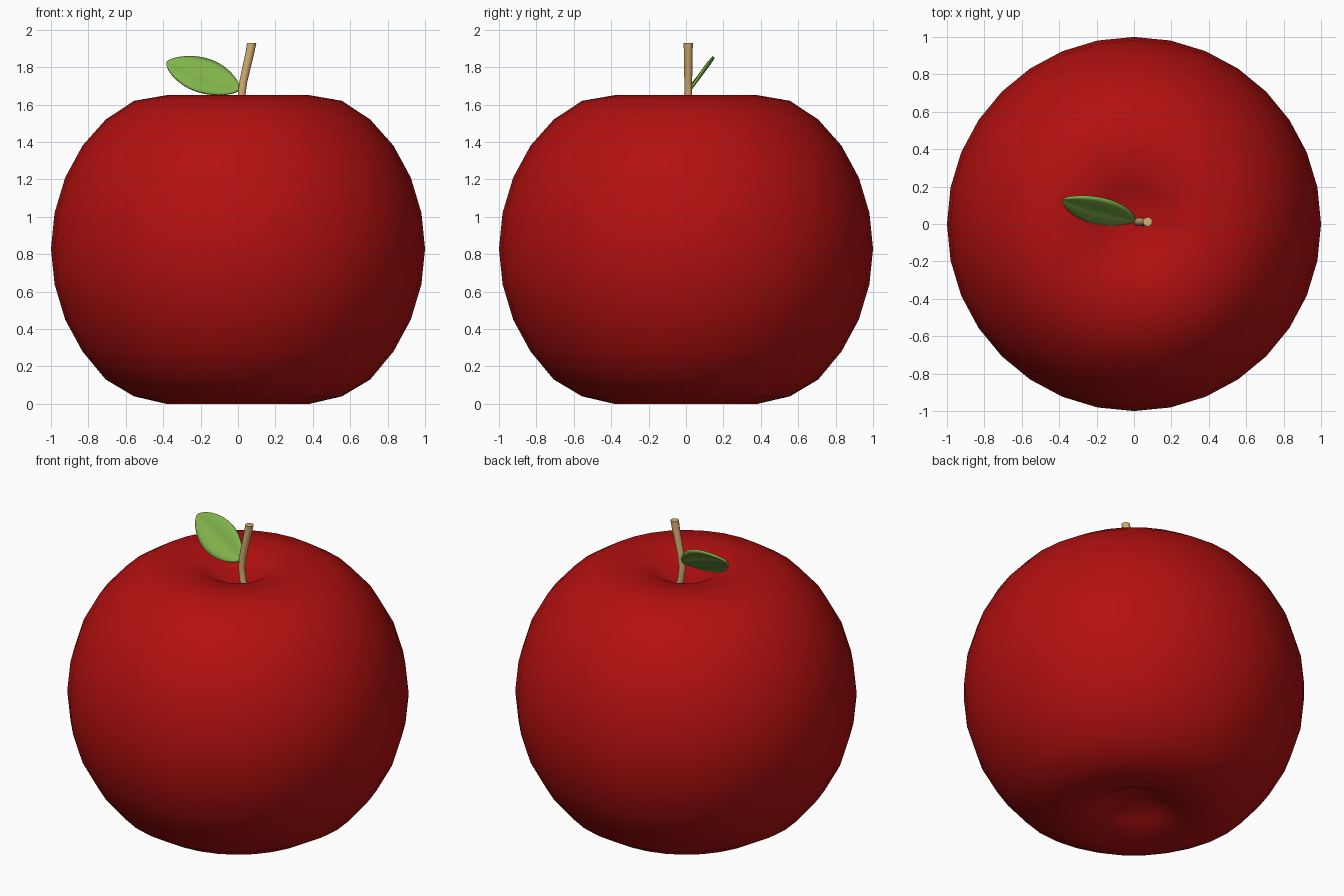
import bpy, bmesh, math
from mathutils import Vector

if "Cube" in bpy.data.objects:
    bpy.data.objects.remove(bpy.data.objects["Cube"])


def finish(name, bm, color, angle=180):
    bmesh.ops.recalc_face_normals(bm, faces=bm.faces)
    me = bpy.data.meshes.new(name)
    bm.to_mesh(me)
    bm.free()
    ob = bpy.data.objects.new(name, me)
    bpy.context.collection.objects.link(ob)
    mat = bpy.data.materials.new(name + "_colour")
    mat.diffuse_color = (*color, 1)
    mat.use_nodes = True
    mat.node_tree.nodes["Principled BSDF"].inputs["Base Color"].default_value = mat.diffuse_color
    me.materials.append(mat)
    bpy.ops.object.select_all(action='DESELECT')
    bpy.context.view_layer.objects.active = ob
    ob.select_set(True)
    bpy.ops.object.shade_smooth_by_angle(angle=math.radians(angle))
    return ob


# Apple body: 32 x 16 sphere with both poles pulled inwards
top = [1.50, 1.625, 1.65, 1.62, 1.52, 1.38, 1.21, 1.02, 0.83]
bottom = [0.64, 0.45, 0.28, 0.13, 0.04, 0.0, 0.065, 0.18]
heights = top + bottom
bm = bmesh.new()
bmesh.ops.create_uvsphere(bm, u_segments=32, v_segments=16, radius=1)
for v in bm.verts:
    ring = round(math.acos(max(-1, min(1, v.co.z))) / (math.pi / 16))
    v.co.z = heights[ring]
finish("apple_body", bm, (0.45, 0.005, 0.005))

# Stem: bent tube flaring slightly at the top
path = [(0.05, 1.48, .020), (0.027, 1.56, .020), (0.018, 1.64, .020),
        (0.028, 1.72, .021), (0.046, 1.80, .022), (0.062, 1.87, .023),
        (0.073, 1.928, .025)]
bm = bmesh.new()
rings = []
for i, (x, z, r) in enumerate(path):
    a, b = path[max(i - 1, 0)], path[min(i + 1, len(path) - 1)]
    t = Vector((b[0] - a[0], 0, b[1] - a[1])).normalized()
    if i == len(path) - 1:
        t = Vector((0, 0, 1))
    side = Vector((t.z, 0, -t.x))
    rings.append([bm.verts.new(Vector((x, 0.012, z)) + side * r * math.cos(k * math.tau / 16)
                  + Vector((0, r * math.sin(k * math.tau / 16), 0))) for k in range(16)])
for p, q in zip(rings, rings[1:]):
    for k in range(16):
        bm.faces.new((p[k], p[(k + 1) % 16], q[(k + 1) % 16], q[k]))
bm.faces.new(rings[0])
bm.faces.new(rings[-1])
finish("stem", bm, (0.67, 0.43, 0.17), 50)

# Leaf: cupped oval blade with a creased midrib
base = Vector((0.005, 0.012, 1.685))
up = Vector((0, 0.6, 0.8))
along = Vector((-0.904, 0, 0)) + up * 0.43
across = Vector((0.43, 0, 0)) + up * 0.904
normal = Vector((0, -0.8, 0.6))
N, M, length, half = 20, 8, 0.425, 0.108
bm = bmesh.new()
rows = []
for i in range(N + 1):
    u = (1 - math.cos(math.pi * i / N)) / 2
    w = half * max(math.sin(math.pi * u), 0.0) ** 0.62 + 0.002
    row = []
    for j in range(M + 1):
        s = 2 * j / M - 1
        lift = 0.02 * (abs(s) ** 0.7) * w / half - 0.012
        lift -= 0.012 * s * s * w / half
        row.append(bm.verts.new(base + along * u * length + across * s * w + normal * lift))
    rows.append(row)
for p, q in zip(rows, rows[1:]):
    for j in range(M):
        bm.faces.new((p[j], p[j + 1], q[j + 1], q[j]))
leaf = finish("leaf", bm, (0.22, 0.45, 0.07), 60)
solid = leaf.modifiers.new("thickness", 'SOLIDIFY')
solid.thickness = 0.012
solid.offset = 0
